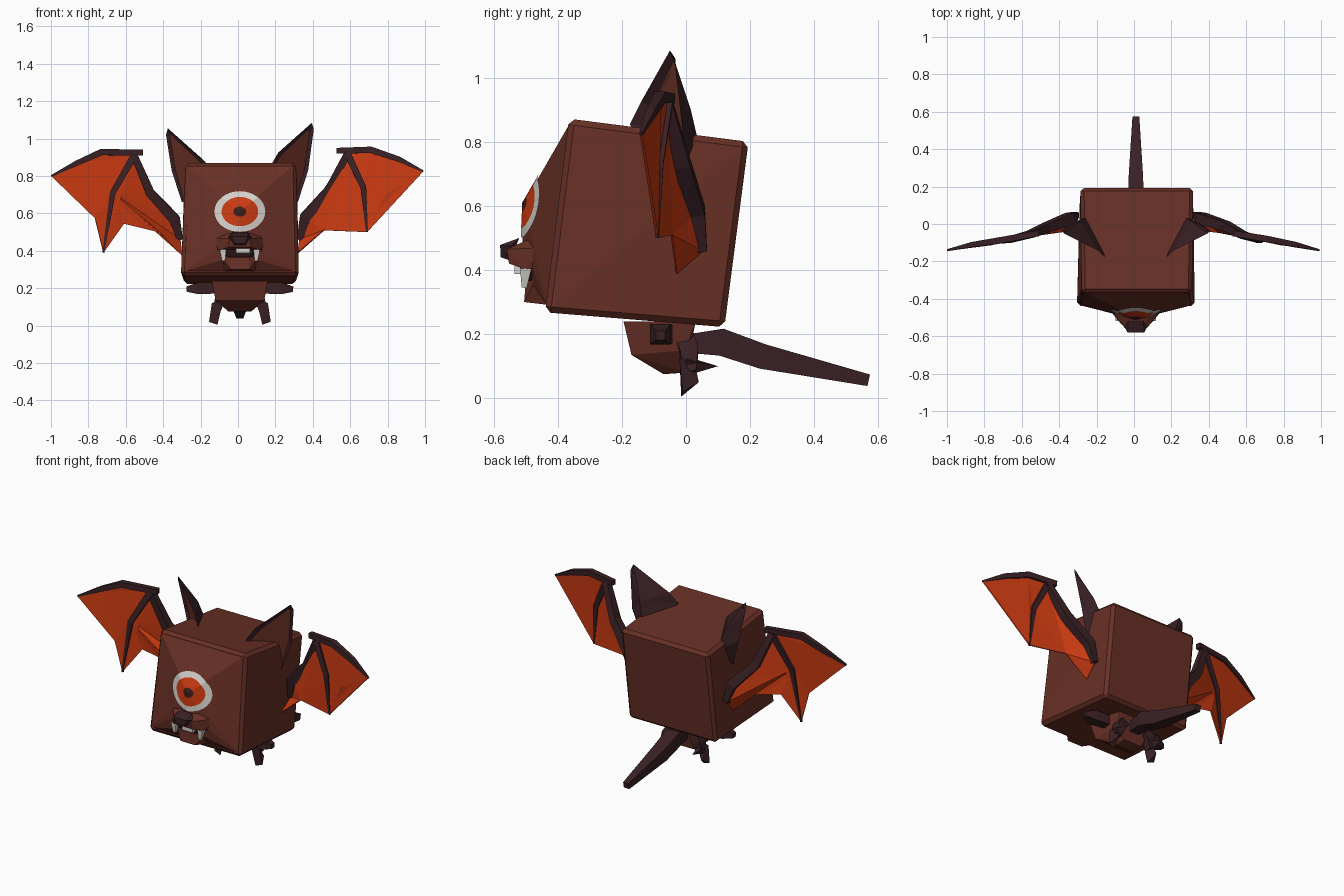
import bpy, bmesh, math
from mathutils import Vector
from mathutils.bvhtree import BVHTree

if "Cube" in bpy.data.objects:
    bpy.data.objects.remove(bpy.data.objects["Cube"])


def material(name, rgb):
    m = bpy.data.materials.new(name)
    m.diffuse_color = (*rgb, 1)
    m.use_nodes = True
    m.node_tree.nodes["Principled BSDF"].inputs["Base Color"].default_value = m.diffuse_color
    return m


BROWN = material("brown_fur", (0.14, 0.03, 0.019))
DARK = material("dark_skin", (0.042, 0.015, 0.018))
ORANGE = material("orange_membrane", (0.60, 0.043, 0.006))
WHITE = material("off_white", (0.66, 0.63, 0.59))
PUPIL = material("pupil_brown", (0.045, 0.012, 0.009))
CX = 0.01  # body centre line


def finish(bm, name, *mats, normals=True):
    if normals:
        bmesh.ops.recalc_face_normals(bm, faces=bm.faces)
    me = bpy.data.meshes.new(name)
    bm.to_mesh(me)
    bm.free()
    for m in mats:
        me.materials.append(m)
    ob = bpy.data.objects.new(name, me)
    bpy.context.collection.objects.link(ob)
    return ob


def hull_bm(pts):
    bm = bmesh.new()
    for p in pts:
        bm.verts.new(p)
    r = bmesh.ops.convex_hull(bm, input=bm.verts)
    junk = [g for g in r["geom_interior"] if isinstance(g, bmesh.types.BMVert)]
    bmesh.ops.delete(bm, geom=junk, context="VERTS")
    return bm


def hull(name, pts, mat):
    return finish(hull_bm(pts), name, mat)


def both(pts):
    """Points on both sides of the centre line."""
    return [(CX + s * x, y, z) for x, y, z in pts for s in (-1, 1)]


def tube(name, pts, radii, mat, sides=4):
    """Tapered low-poly limb along a path."""
    bm = bmesh.new()
    pts = [Vector(p) for p in pts]
    rings = []
    for i, p in enumerate(pts):
        t = (pts[min(i + 1, len(pts) - 1)] - pts[max(i - 1, 0)]).normalized()
        ref = Vector((1, 0, 0)) if abs(t.y) > 0.75 else Vector((0, 1, 0))
        u = t.cross(ref).normalized()
        v = u.cross(t)
        ring = []
        for k in range(sides):
            a = math.tau * (k + 0.5) / sides
            ring.append(bm.verts.new(p + (u * math.cos(a) + v * math.sin(a)) * radii[i]))
        rings.append(ring)
    for a, b in zip(rings, rings[1:]):
        for k in range(sides):
            bm.faces.new((a[k], a[k - 1], b[k - 1], b[k]))
    bm.faces.new(rings[0])
    bm.faces.new(rings[-1])
    return finish(bm, name, mat)


# Boxy tilted body with narrow bevelled edges
body = hull("body", [
    (-0.28, -0.365, 0.872), (0.31, -0.365, 0.872), (-0.305, -0.44, 0.268), (0.325, -0.44, 0.268),
    (-0.285, 0.195, 0.80), (0.315, 0.195, 0.80), (-0.29, 0.12, 0.222), (0.31, 0.12, 0.222)], BROWN)
bev = body.modifiers.new("edge_bevel", "BEVEL")
bev.width, bev.segments, bev.limit_method = 0.018, 1, "ANGLE"

# Faceted face bulging forward from the body
bm = hull_bm(both([(0.28, -0.365, 0.853), (0.3, -0.434, 0.29)]) +
             [(CX, -0.505, 0.61), (CX, -0.51, 0.49), (CX, -0.495, 0.38)] + both([(0.27, -0.30, 0.84), (0.27, -0.35, 0.30)]))
face_tree = BVHTree.FromBMesh(bm)
finish(bm, "face", BROWN)

# Single eye: pupil, iris and white as concentric rings laid on the face
SEG = 32
radii = [0.012, 0.024, 0.034, 0.05, 0.068, 0.082, 0.098, 0.115, 0.136]
bm = bmesh.new()


def eye_vert(r, a):
    x, z = CX + r * math.cos(a), 0.61 + 0.8 * r * math.sin(a)
    hit = face_tree.ray_cast(Vector((x, -2, z)), Vector((0, 1, 0)))[0]
    return bm.verts.new((x, hit.y - 0.006, z))


centre = eye_vert(0, 0)
rings = [[eye_vert(r, math.tau * k / SEG) for k in range(SEG)] for r in radii]
for k in range(SEG):
    n = (k + 1) % SEG
    bm.faces.new((centre, rings[0][k], rings[0][n]))
    for i in range(1, len(rings)):
        a, b = rings[i - 1], rings[i]
        f = bm.faces.new((a[k], b[k], b[n], a[n]))
        f.material_index = 0 if i < 3 else 1 if i < 7 else 2
bm.normal_update()
finish(bm, "eye", PUPIL, ORANGE, WHITE, normals=False)

# Muzzle, nose, mouth, chin and teeth
hull("muzzle", both([(0.17, -0.42, 0.47), (0.14, -0.44, 0.40), (0.10, -0.51, 0.405), (0.06, -0.552, 0.42),
                     (0.055, -0.56, 0.465), (0.06, -0.48, 0.50)]), BROWN)
hull("nose", both([(0.062, -0.545, 0.475), (0.03, -0.578, 0.44), (0.045, -0.58, 0.478),
                   (0.04, -0.52, 0.50), (0.03, -0.55, 0.43)]), DARK)
hull("mouth", both([(0.13, -0.43, 0.42), (0.12, -0.475, 0.405), (0.075, -0.515, 0.41),
                    (0.10, -0.46, 0.365), (0.05, -0.49, 0.365)]), DARK)
hull("chin", both([(0.12, -0.42, 0.375), (0.10, -0.47, 0.37), (0.05, -0.50, 0.365),
                   (0.05, -0.505, 0.30), (0.09, -0.42, 0.29)]), BROWN)
for s in (-1, 1):
    tube("fang", [(CX + s * 0.09, -0.50, 0.405), (CX + s * 0.087, -0.505, 0.345)], [0.025, 0.011], WHITE)
hull("front_teeth", [(x, y, z) for x in (-0.01, 0.065) for y in (-0.535, -0.51) for z in (0.388, 0.412)], WHITE)


# Cupped ears with a brown hollow
def ear(name, s, dz):
    bm = bmesh.new()
    rim = [(0.395, -0.05, 1.085), (0.215, -0.14, 0.925), (0.175, -0.175, 0.855),
           (0.24, -0.11, 0.70), (0.32, -0.03, 0.66), (0.375, -0.01, 0.83), (0.405, -0.035, 1.05)]
    vs = [bm.verts.new((CX + s * (x - CX), y, z - dz * (z > 0.87))) for x, y, z in rim]
    front = bm.faces.new(vs)
    low = bm.verts.new((CX + s * 0.25, 0.05, 0.75))
    mid = bm.verts.new((CX + s * 0.295, 0.015, 0.90))
    # rear shell: fan to two ridge points
    for a, b, r in ((0, 1, mid), (1, 2, mid), (2, 3, low), (3, 4, low), (4, 5, low), (5, 6, mid), (6, 0, mid)):
        bm.faces.new((vs[a], r, vs[b]))
    bm.faces.new((vs[2], mid, low))
    bm.faces.new((vs[5], low, mid))
    bmesh.ops.recalc_face_normals(bm, faces=bm.faces)
    bmesh.ops.inset_region(bm, faces=[front], thickness=0.026, depth=0)
    front.material_index = 1
    for v in front.verts:
        v.co.y += 0.018
    finish(bm, name, DARK, BROWN)


ear("right_ear", 1, 0)
ear("left_ear", -1, 0.03)


# Wings: membrane panels between arm, finger and leading edge
def wing(side, arm, finger, lead, outer, inner):
    bm = bmesh.new()
    panels = ([finger[0]] + lead[1:] + outer + finger[:0:-1],
              finger + inner + arm[:-1])
    for p in panels:
        vs = [bm.verts.new(c) for c in p]
        bm.faces.new(vs)
    bmesh.ops.triangulate(bm, faces=bm.faces, ngon_method="EAR_CLIP")
    bmesh.ops.remove_doubles(bm, verts=bm.verts, dist=0.001)
    m = finish(bm, side + "_wing_membrane", ORANGE).modifiers.new("thickness", "SOLIDIFY")
    m.thickness, m.offset = 0.008, 0
    tube(side + "_wing_arm", arm, [0.022, 0.042, 0.034, 0.026], DARK)
    tube(side + "_wing_finger", finger, [0.026, 0.022, 0.007], DARK)
    tube(side + "_wing_leading_edge", lead, [0.022, 0.024, 0.02, 0.007], DARK)


wing("right",
     [(0.33, 0.05, 0.46), (0.36, 0.03, 0.58), (0.49, -0.01, 0.73), (0.585, -0.06, 0.92)],
     [(0.585, -0.06, 0.92), (0.67, -0.085, 0.74), (0.69, -0.09, 0.50)],
     [(0.53, -0.05, 0.935), (0.71, -0.08, 0.94), (0.86, -0.11, 0.89), (0.99, -0.14, 0.825)],
     [(0.785, -0.11, 0.70)],
     [(0.46, -0.045, 0.51), (0.32, -0.03, 0.39)])
wing("left",
     [(-0.31, 0.05, 0.46), (-0.34, 0.03, 0.57), (-0.47, -0.02, 0.71), (-0.555, -0.055, 0.91)],
     [(-0.555, -0.055, 0.91), (-0.67, -0.085, 0.71), (-0.72, -0.10, 0.39)],
     [(-0.51, -0.05, 0.925), (-0.73, -0.09, 0.928), (-0.86, -0.11, 0.87), (-0.998, -0.14, 0.80)],
     [(-0.86, -0.12, 0.70), (-0.765, -0.11, 0.575)],
     [(-0.61, -0.06, 0.545), (-0.42, -0.045, 0.50), (-0.30, -0.03, 0.38)])

# Small torso under the head
hull("torso", both([(0.15, -0.195, 0.24), (0.13, -0.17, 0.135), (0.06, -0.07, 0.075), (0.06, 0.0, 0.08),
                    (0.11, 0.0, 0.15), (0.12, 0.03, 0.24)]), BROWN)

# Tail
tube("tail", [(CX, 0.0, 0.17), (CX, 0.11, 0.175), (CX, 0.24, 0.13), (CX, 0.57, 0.056)],
     [0.04, 0.06, 0.055, 0.026], DARK)

# Hands, legs and clawed feet
for s, side in ((-1, "left"), (1, "right")):
    def m(x, y, z):
        return (CX + s * x, y, z)
    tube(side + "_hand", [m(0.13, -0.07, 0.20), m(0.22, -0.08, 0.20), m(0.285, -0.08, 0.195)],
         [0.04, 0.045, 0.02], DARK)
    tube(side + "_leg", [m(0.07, -0.01, 0.19), m(0.105, 0.01, 0.14), m(0.125, 0.01, 0.08)],
         [0.045, 0.04, 0.03], DARK)
    hull(side + "_foot", [m(0.09, -0.02, 0.13), m(0.15, -0.02, 0.12), m(0.10, 0.02, 0.14),
                          m(0.12, -0.015, 0.005), m(0.165, -0.01, 0.02), m(0.14, 0.04, 0.05)], DARK)
    hull(side + "_rear_claw", [m(0.10, 0.0, 0.13), m(0.15, 0.0, 0.12), m(0.12, 0.0, 0.07), m(0.125, 0.10, 0.10)], DARK)
